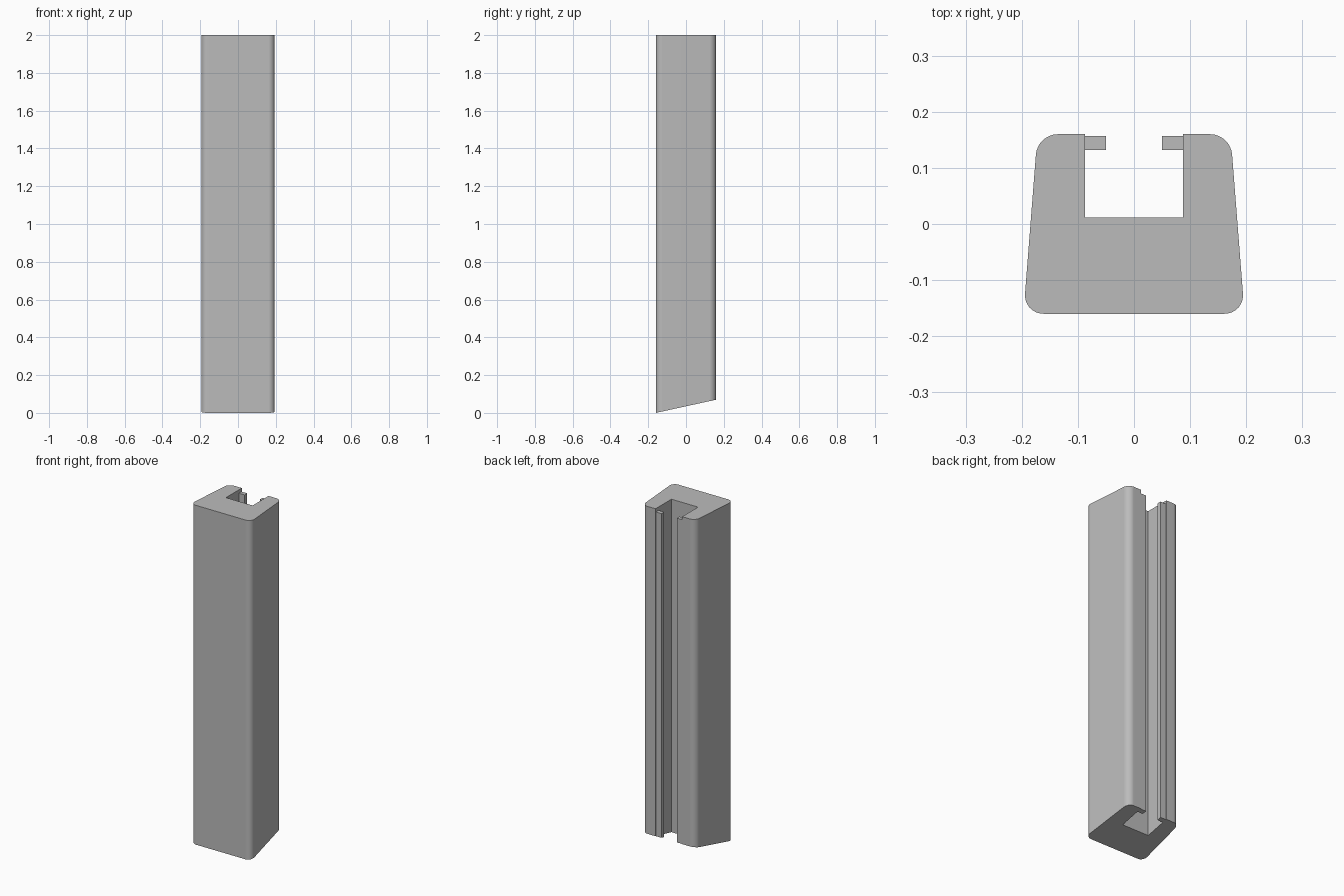
import bpy, bmesh

cube = bpy.data.objects.get("Cube")
if cube:
    bpy.data.objects.remove(cube, do_unlink=True)

HEIGHT = 2.0
HALF_DEPTH = 0.16
CUT_RISE = 0.07        # how far the slanted foot climbs from front to back

grey = bpy.data.materials.new("plain grey")
grey.use_nodes = True
colour = (0.5, 0.5, 0.5, 1)
grey.diffuse_color = colour
grey.node_tree.nodes["Principled BSDF"].inputs["Base Color"].default_value = colour


def foot_height(y):
    return CUT_RISE * (y + HALF_DEPTH) / (2 * HALF_DEPTH)


def extrude_profile(name, outline, top, rounded=(), radius=0.0):
    """Upright prism on a slanted foot, with the chosen corners rounded."""
    bm = bmesh.new()
    low = [bm.verts.new((x, y, 0)) for x, y in outline]
    high = [bm.verts.new((x, y, top)) for x, y in outline]
    bm.faces.new(low[::-1])
    bm.faces.new(high)
    n = len(outline)
    for i in range(n):
        j = (i + 1) % n
        bm.faces.new((low[i], low[j], high[j], high[i]))
    if rounded:
        edges = [bm.edges.get((low[i], high[i])) for i in rounded]
        bmesh.ops.bevel(bm, geom=edges, offset=radius, offset_type='OFFSET',
                        segments=8, profile=0.5, affect='EDGES')
    for v in bm.verts:
        if v.co.z < top / 2:
            v.co.z = foot_height(v.co.y)
    bmesh.ops.recalc_face_normals(bm, faces=bm.faces)
    mesh = bpy.data.meshes.new(name)
    bm.to_mesh(mesh)
    bm.free()
    mesh.materials.append(grey)
    obj = bpy.data.objects.new(name, mesh)
    bpy.context.collection.objects.link(obj)
    return obj


# Tapered post with a channel along its back
FRONT, BACK, SLOT, FLOOR = 0.197, 0.172, 0.087, 0.012
half = [(FRONT, -HALF_DEPTH), (BACK, HALF_DEPTH), (SLOT, HALF_DEPTH), (SLOT, FLOOR)]
outline = half + [(-x, y) for x, y in reversed(half)]
post = extrude_profile("channel_post", outline, HEIGHT, (0, 1, 6, 7), 0.036)
bpy.context.view_layer.objects.active = post
post.select_set(True)
bpy.ops.object.shade_smooth_by_angle()
weighted = post.modifiers.new("even shading", 'WEIGHTED_NORMAL')
weighted.keep_sharp = True

# Retaining lips that narrow the channel mouth
for side, name in ((1, "left_lip"), (-1, "right_lip")):
    xs = sorted((side * SLOT, side * 0.05))
    extrude_profile(name, [(xs[0], 0.132), (xs[1], 0.132),
                           (xs[1], 0.157), (xs[0], 0.157)], HEIGHT - 0.02)
